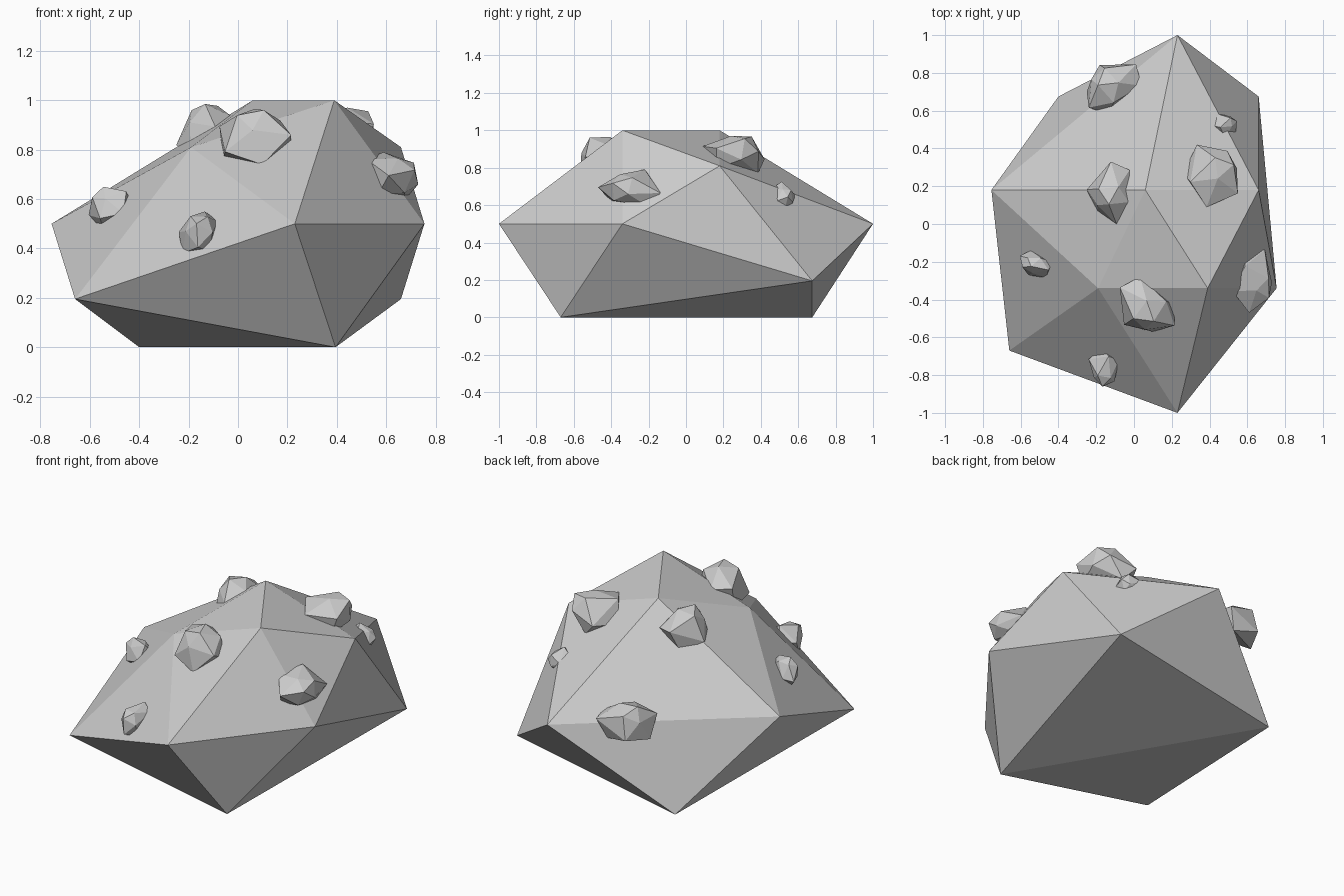
import bpy, bmesh, math
from mathutils import Vector, Matrix
from mathutils.bvhtree import BVHTree

if "Cube" in bpy.data.objects:
    bpy.data.objects.remove(bpy.data.objects["Cube"])

# Corners of the boulder: a skewed icosahedron resting on one edge
CORNERS = [Vector(c) for c in (
    (.23, -1, .5), (.23, 1, .5), (.39, -.34, 1), (.06, .18, 1),
    (-.19, -.34, .81), (.66, .18, .81), (.755, -.34, .5), (-.755, .18, .5),
    (-.66, -.67, .195), (.66, .675, .195), (.395, -.67, 0), (-.4, .675, 0))]


def hull(name, points):
    bm = bmesh.new()
    for p in points:
        bm.verts.new(p)
    bmesh.ops.convex_hull(bm, input=bm.verts[:])
    bmesh.ops.recalc_face_normals(bm, faces=bm.faces[:])
    mesh = bpy.data.meshes.new(name)
    bm.to_mesh(mesh)
    tree = BVHTree.FromBMesh(bm)
    bm.free()
    bpy.context.collection.objects.link(bpy.data.objects.new(name, mesh))
    return tree


def fit(points, lo, hi):
    # Stretch points so that their bounding box runs from lo to hi
    a = [min(p[i] for p in points) for i in range(3)]
    b = [max(p[i] for p in points) for i in range(3)]
    return [Vector([lo[i] + (p[i] - a[i]) / (b[i] - a[i]) * (hi[i] - lo[i])
                    for i in range(3)]) for p in points]


# Main boulder
surface = hull("boulder", CORNERS)

# Knobs: x range, y range, z range, heading of the long side seen from above
KNOBS = [
    ((-.25, .04), (.58, .845), (.42, .62), 45),
    ((-.25, -.02), (0, .33), (.77, .985), 95),
    ((.26, .55), (.09, .42), (.77, .97), 125),
    ((.40, .545), (.455, .585), (.585, .725), 150),
    ((-.605, -.43), (-.285, -.14), (.475, .65), 170),
    ((-.075, .215), (-.57, -.28), (.74, .965), 140),
    ((.52, .73), (-.47, -.135), (.59, .79), 62),
    ((-.24, -.08), (-.86, -.65), (.38, .55), 65),
]
unit = fit(CORNERS, (-.8, -1, -.65), (.8, 1, .65))
for n, (xs, ys, zs, heading) in enumerate(KNOBS):
    lo, hi = Vector((xs[0], ys[0], zs[0])), Vector((xs[1], ys[1], zs[1]))
    # Lay the knob flat on the nearest face of the boulder
    normal = surface.find_nearest((lo + hi) / 2)[1]
    a = math.radians(heading)
    along = Vector((math.cos(a), math.sin(a), 0))
    along = (along - normal * along.dot(normal)).normalized()
    frame = Matrix((along.cross(normal), along, normal)).transposed()
    hull(f"knob_{n + 1}", fit([frame @ p for p in unit], lo, hi))
